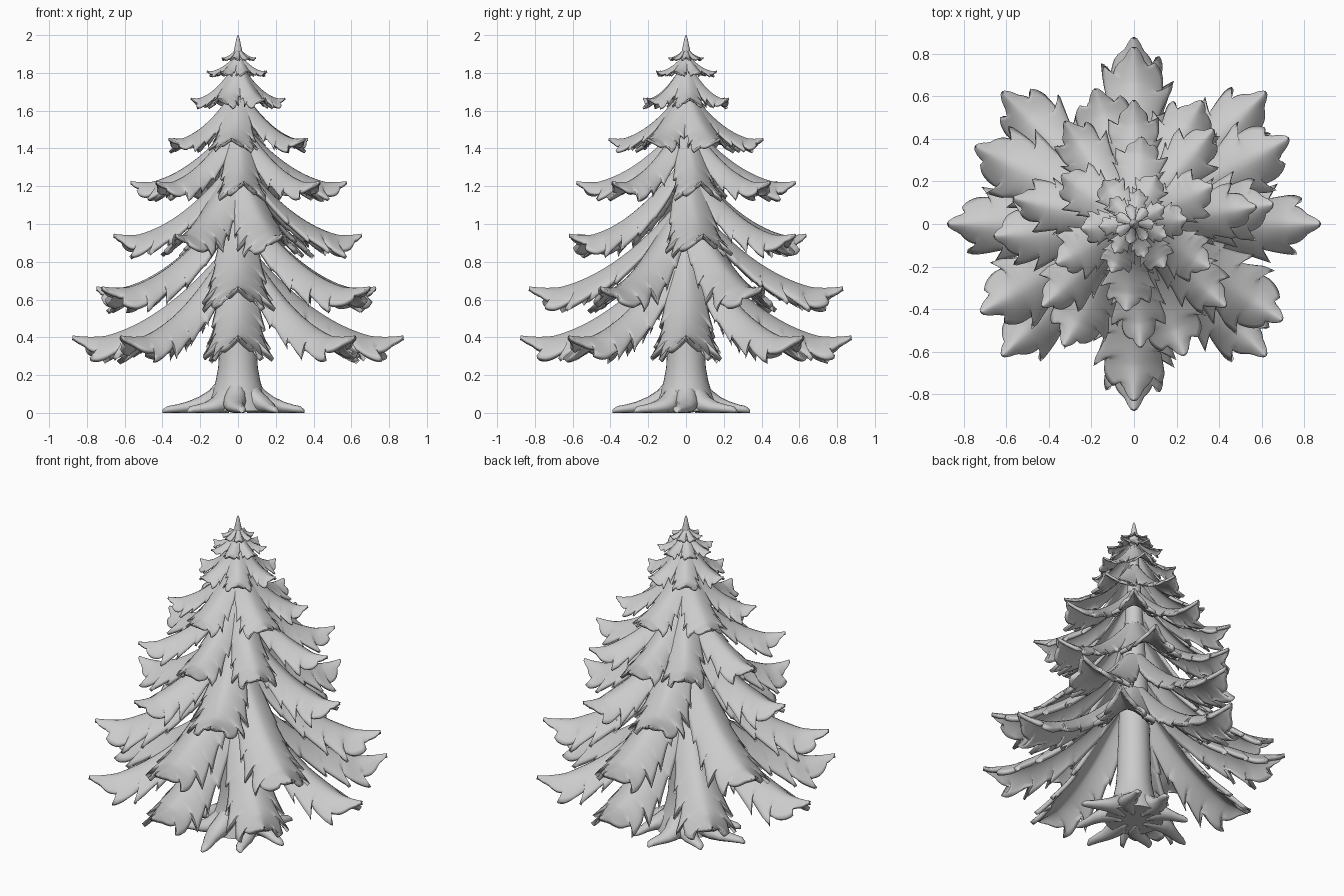
import bpy, bmesh, math, random
from mathutils import Vector

random.seed(4)
cube = bpy.data.objects.get("Cube")
if cube:
    bpy.data.objects.remove(cube)

grey = bpy.data.materials.new("plain_grey")
grey.use_nodes = True
grey.diffuse_color = (0.6, 0.6, 0.6, 1)
grey.node_tree.nodes["Principled BSDF"].inputs["Base Color"].default_value = (0.6, 0.6, 0.6, 1)


def finish(bm, name, thickness=0):
    bm.normal_update()
    mesh = bpy.data.meshes.new(name)
    bm.to_mesh(mesh)
    bm.free()
    mesh.materials.append(grey)
    obj = bpy.data.objects.new(name, mesh)
    bpy.context.collection.objects.link(obj)
    bpy.ops.object.select_all(action='DESELECT')
    obj.select_set(True)
    bpy.context.view_layer.objects.active = obj
    bpy.ops.object.shade_smooth_by_angle(angle=math.radians(60))
    if thickness:
        mod = obj.modifiers.new("thickness", 'SOLIDIFY')
        mod.thickness = thickness
        mod.offset = -1


def lerp_profile(points, t):
    for (a, va), (b, vb) in zip(points, points[1:]):
        if t <= b:
            f = (t - a) / (b - a)
            return va + (vb - va) * f
    return points[-1][1]


def grid_faces(bm, rows, closed=False):
    for a, b in zip(rows, rows[1:]):
        n = len(a)
        for i in range(n if closed else n - 1):
            j = (i + 1) % n
            bm.faces.new((a[i], b[i], b[j], a[j]))


def closed_solid(bm, rows):
    """Skin a stack of rings and cap both ends."""
    grid_faces(bm, rows, closed=True)
    bm.faces.new(rows[0])
    bm.faces.new(rows[-1])
    bmesh.ops.recalc_face_normals(bm, faces=bm.faces)


def lathe(name, profile, sides):
    bm = bmesh.new()
    spin = [k * math.tau / sides for k in range(sides)]
    closed_solid(bm, [[bm.verts.new((r * math.cos(t), r * math.sin(t), z)) for t in spin]
                      for z, r in profile])
    finish(bm, name)


# Outline of one drooping bough: half width along its length
OUTLINE = [(0, 0.3), (0.2, 0.54), (0.4, 0.78), (0.6, 0.97), (0.7, 1), (0.8, 0.82),
           (0.87, 0.52), (0.92, 0.27), (0.97, 0.17), (1, 0.07)]


def add_bough(bm, angle, reach, root_z, tip_z, width, drop, teeth):
    """Draped leaf-shaped sheet with a rounded ridge, a ragged fringe and a narrow tip."""
    out = Vector((math.cos(angle), math.sin(angle), 0))
    side = Vector((-out.y, out.x, 0))
    start, half, steps = 0.02, 7, teeth * 9
    phase = [random.random() for _ in range(2)]
    rows = []
    for i in range(steps + 1):
        u = i / steps
        env = lerp_profile(OUTLINE, u)
        ragged = min(1, max(0, (u - 0.25) * 3)) * min(1, max(0, 0.95 - u) * 8)
        row = []
        for j in range(-half, half + 1):
            v = j / half
            count = u * teeth + phase[j > 0]
            saw = count % 1
            # Alternate long and short teeth
            depth = 0.42 if int(count) % 2 else 0.3
            edge = abs(v) ** 3 * ragged
            notch = edge * (1 - saw)
            w = width * env * (1 + 0.06 * edge - depth * notch)
            along = u + 0.07 * edge * saw
            z = tip_z + (root_z - tip_z) * max(0, 1 - along) ** 2
            z += drop * max(0, u - 0.8) - drop * 0.12
            z -= drop * min(1, env * 1.15) * abs(v) ** 1.6 * (1 - 0.25 * notch)
            p = out * (start + (reach - start) * along) + side * (v * w)
            row.append(bm.verts.new((p.x, p.y, z)))
        rows.append(row)
    grid_faces(bm, rows)


def ring(count, offset=0):
    return [offset + k * 360 / count for k in range(count)]


# Tiers: name, bough angles, reach, root height, tip height, half width, fringe drop, teeth
TIERS = [
    ("lowest_boughs", ring(8), 0.875, 0.95, 0.4, 0.18, 0.125, 7),
    ("second_boughs", [29, 90, 154, 210, 270, 327], 0.83, 1.16, 0.66, 0.19, 0.12, 7),
    ("third_boughs", [8, 61, 106, 185, 240, 291], 0.66, 1.36, 0.94, 0.175, 0.11, 7),
    ("fourth_boughs", [8, 50, 90, 124, 168, 222, 273, 318], 0.58, 1.56, 1.22, 0.135, 0.09, 6),
    ("fifth_boughs", [26, 85, 146, 207, 265, 330], 0.41, 1.72, 1.45, 0.13, 0.065, 6),
    ("sixth_boughs", ring(6, 5), 0.25, 1.85, 1.665, 0.088, 0.05, 5),
    ("seventh_boughs", ring(7, 30), 0.165, 1.89, 1.81, 0.05, 0.026, 4),
    ("top_boughs", ring(7), 0.095, 1.92, 1.882, 0.03, 0.014, 3),
]
for name, angles, reach, root_z, tip_z, width, drop, teeth in TIERS:
    bm = bmesh.new()
    for a in angles:
        add_bough(bm, math.radians(a), reach, root_z, tip_z, width, drop, teeth)
    finish(bm, name, 0.006 + reach * 0.022)

# Trunk and the pointed leader
lathe("trunk", [(0.01, 0.17), (0.06, 0.155), (0.11, 0.135), (0.17, 0.118), (0.24, 0.105),
                (0.32, 0.1), (0.8, 0.085), (1.4, 0.05), (1.8, 0.025), (1.9, 0.02)], 32)
lathe("top_spike", [(1.86, 0.036), (1.9, 0.026), (1.95, 0.015), (1.985, 0.008), (2.0, 0.002)], 16)

# Rounded roots winding out over the ground: angle, reach, bend
ROOTS = [(-3, 0.355, 5), (45, 0.33, -9), (92, 0.34, 7), (135, 0.31, -6), (178, 0.4, -5),
         (222, 0.32, 8), (268, 0.39, -5), (315, 0.34, 8)]
# Along each root: share of reach, crest height, half width
ROOT_SHAPE = [(0, 0.24, 0.04), (0.12, 0.17, 0.052), (0.25, 0.12, 0.06), (0.42, 0.085, 0.055),
              (0.6, 0.06, 0.044), (0.78, 0.044, 0.033), (0.92, 0.036, 0.024), (1, 0.018, 0.01)]
bm = bmesh.new()
for deg, reach, bend in ROOTS:
    rows = []
    for s, crest, half_width in ROOT_SHAPE:
        t = math.radians(deg + bend * math.sin(s * 5))
        out = Vector((math.cos(t), math.sin(t), 0))
        side = Vector((-out.y, out.x, 0))
        row = []
        for k in range(12):
            q = k * math.tau / 12
            p = out * (0.07 + (reach - 0.07) * s) + side * (half_width * math.cos(q))
            row.append(bm.verts.new((p.x, p.y, crest * (0.5 + 0.5 * math.sin(q)))))
        rows.append(row)
    closed_solid(bm, rows)
finish(bm, "roots")
